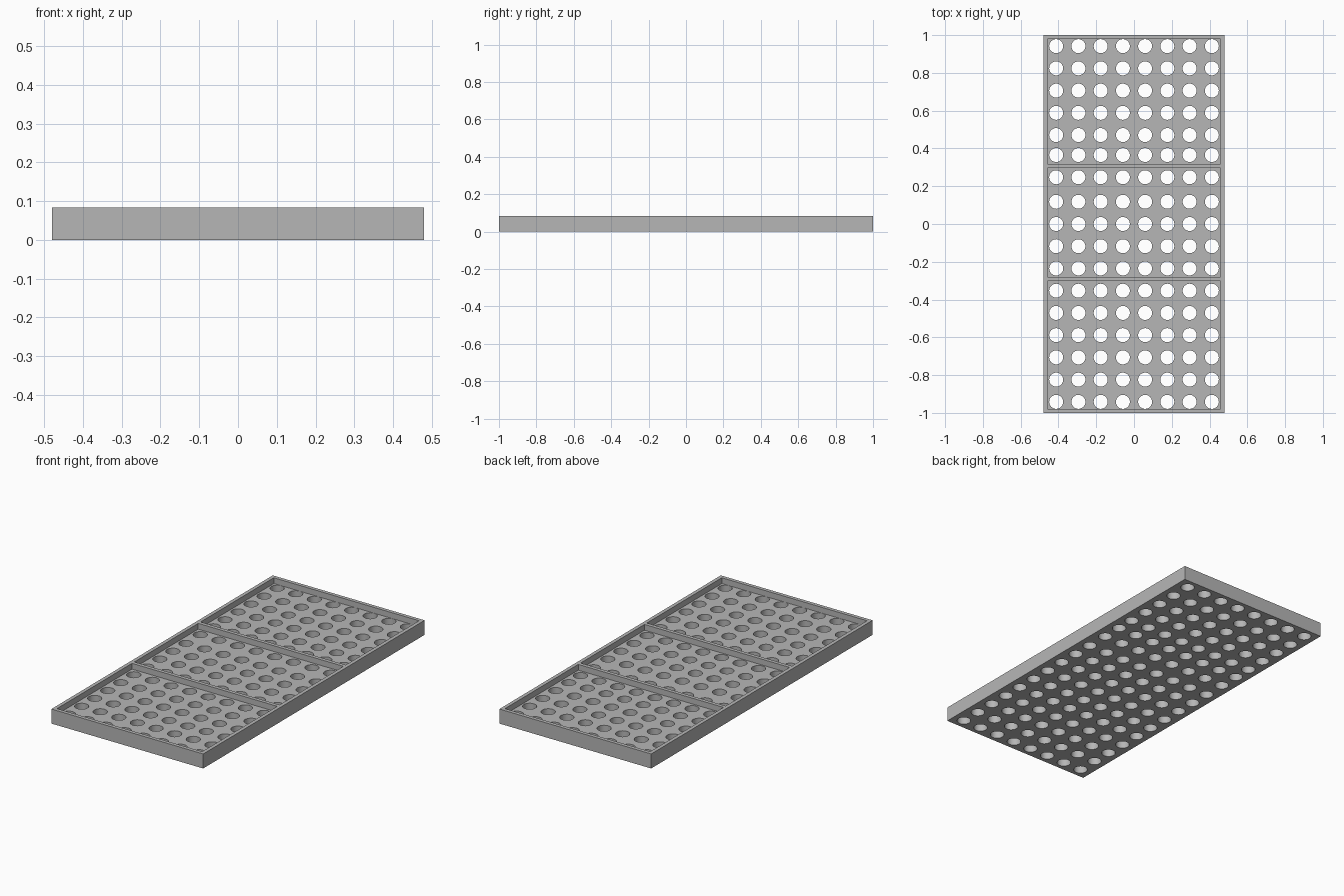
import bpy
import bmesh
from math import radians
from mathutils import Matrix, Vector

if "Cube" in bpy.data.objects:
    bpy.data.objects.remove(bpy.data.objects["Cube"], do_unlink=True)

HALF_X, HALF_Y, HEIGHT = 0.48, 1.0, 0.083
RIM, FLOOR = 0.021, 0.05
PITCH, HOLE_RADIUS = 0.1177, 0.037
BARS = (-0.291, 0.307)

grey = bpy.data.materials.new("mid grey")
grey.use_nodes = True
colour = (0.47, 0.47, 0.47, 1)
grey.diffuse_color = colour
grey.node_tree.nodes["Principled BSDF"].inputs["Base Color"].default_value = colour


def add_box(bm, low, high):
    low, high = Vector(low), Vector(high)
    size = Matrix.Diagonal((high - low).to_4d())
    size[3][3] = 1
    bmesh.ops.create_cube(bm, size=1, matrix=Matrix.Translation((low + high) / 2) @ size)


def make_object(name, bm):
    mesh = bpy.data.meshes.new(name)
    bm.to_mesh(mesh)
    bm.free()
    mesh.materials.append(grey)
    obj = bpy.data.objects.new(name, mesh)
    bpy.context.collection.objects.link(obj)
    return obj


def cut(target, cutter):
    cutter.hide_render = True
    mod = target.modifiers.new("cut", "BOOLEAN")
    mod.operation = "DIFFERENCE"
    mod.solver = "EXACT"
    mod.object = cutter
    bpy.context.view_layer.objects.active = target
    bpy.ops.object.modifier_apply(modifier=mod.name)
    bpy.data.objects.remove(cutter, do_unlink=True)


# Solid slab
bm = bmesh.new()
add_box(bm, (-HALF_X, -HALF_Y, 0), (HALF_X, HALF_Y, HEIGHT))
tray = make_object("perforated_tray", bm)

# Three shallow bays, leaving the rim and two cross bars
bm = bmesh.new()
starts = [-HALF_Y + RIM] + [y + RIM / 2 for y in BARS]
ends = [y - RIM / 2 for y in BARS] + [HALF_Y - RIM]
for y0, y1 in zip(starts, ends):
    add_box(bm, (-HALF_X + RIM, y0, FLOOR), (HALF_X - RIM, y1, HEIGHT + 0.1))
cut(tray, make_object("bay_cutter", bm))

# Grid of round through holes; two rows sit slightly off the pitch beside a bar
bm = bmesh.new()
for row in range(-8, 9):
    y = row * PITCH + (0.012 if row in (2, 3) else 0)
    for col in range(8):
        x = (col - 3.5) * PITCH
        bmesh.ops.create_cone(bm, cap_ends=True, segments=32, radius1=HOLE_RADIUS,
                              radius2=HOLE_RADIUS, depth=0.4,
                              matrix=Matrix.Translation((x, y, 0)))
cut(tray, make_object("hole_cutter", bm))

# Smooth hole walls, crisp edges elsewhere
bpy.ops.object.select_all(action="DESELECT")
tray.select_set(True)
bpy.context.view_layer.objects.active = tray
bpy.ops.object.shade_smooth_by_angle(angle=radians(30))
